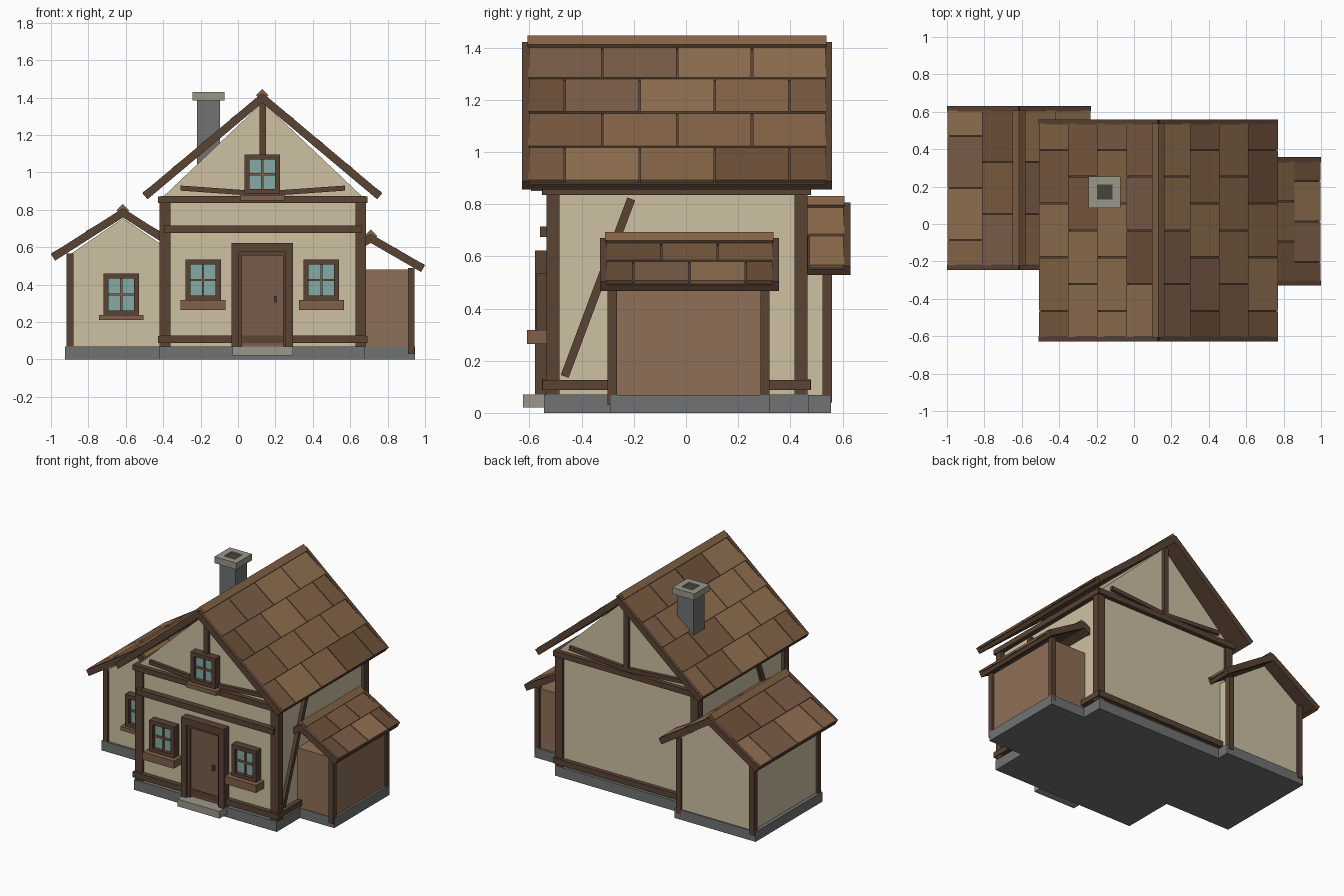
import bpy, bmesh, random
from math import radians, atan2, cos, sin
from mathutils import Matrix, Vector

if "Cube" in bpy.data.objects:
    bpy.data.objects.remove(bpy.data.objects["Cube"])

random.seed(4)

def mat(name, hexcol):
    rgb = [((int(hexcol[i:i + 2], 16) / 255 + 0.055) / 1.055) ** 2.4 for i in (0, 2, 4)]
    m = bpy.data.materials.new(name)
    m.diffuse_color = (*rgb, 1)
    m.use_nodes = True
    m.node_tree.nodes["Principled BSDF"].inputs["Base Color"].default_value = m.diffuse_color
    return m

TIMBER, CREAM = mat("timber", "5A4334"), mat("plaster", "CDC1A3")
STONE, PALE = mat("stone", "707372"), mat("pale_stone", "9A968A")
WOOD, DOOR, SILL = mat("boards", "8F7058"), mat("door_wood", "785C4A"), mat("sill_wood", "80604A")
GLASS, DARK = mat("glass", "86ABA5"), mat("dark", "47443F")
TILES = [mat("tile_%d" % i, c) for i, c in
         enumerate(("866547", "7A5B41", "917050", "6E5039", "7C5E49"))]

def add_box(bm, lo, hi, m=Matrix(), idx=0):
    """Box between two corners, moved by matrix m."""
    lo, hi = Vector(lo), Vector(hi)
    t = m @ Matrix.Translation((lo + hi) / 2) @ Matrix.Diagonal((*(hi - lo), 1))
    vs = bmesh.ops.create_cube(bm, size=1, matrix=t)["verts"]
    for f in {f for v in vs for f in v.link_faces}:
        f.material_index = idx

def finish(bm, name, mats):
    bmesh.ops.recalc_face_normals(bm, faces=bm.faces)
    me = bpy.data.meshes.new(name)
    bm.to_mesh(me)
    bm.free()
    for m in mats:
        me.materials.append(m)
    ob = bpy.data.objects.new(name, me)
    bpy.context.collection.objects.link(ob)
    return ob

def boxes(name, material, *pairs):
    """One object from boxes given as (x0, x1, y0, y1, z0, z1)."""
    bm = bmesh.new()
    for x0, x1, y0, y1, z0, z1 in pairs:
        add_box(bm, (x0, y0, z0), (x1, y1, z1))
    return finish(bm, name, [material])

def beam(name, a, b, wide, thick, axis):
    """Straight timber from a to b; thick is measured along axis ('X' or 'Y')."""
    a, b = Vector(a), Vector(b)
    d = (b - a).normalized()
    n = Vector((1, 0, 0)) if axis == 'X' else Vector((0, 1, 0))
    m = Matrix((d, n, d.cross(n))).transposed().to_4x4()
    m.translation = a
    bm = bmesh.new()
    add_box(bm, (0, -thick / 2, -wide / 2), ((b - a).length, thick / 2, wide / 2), m)
    finish(bm, name, [TIMBER])

def house_walls(name, x0, x1, y0, y1, eave, apex):
    bm = bmesh.new()
    pts = [(x0, .05), (x1, .05), (x1, eave), ((x0 + x1) / 2, apex), (x0, eave)]
    f = bm.faces.new([bm.verts.new((x, y0, z)) for x, z in pts])
    ext = bmesh.ops.extrude_face_region(bm, geom=[f])["geom"]
    bmesh.ops.translate(bm, vec=(0, y1 - y0, 0),
                        verts=[g for g in ext if isinstance(g, bmesh.types.BMVert)])
    finish(bm, name, [CREAM])

def roof(name, rx, rz, ang, length, y0, y1, rows, cols):
    """Gabled roof: deck, barge boards, eave board, staggered tiles, ridge cap."""
    a = radians(ang)
    frame, tiles = bmesh.new(), bmesh.new()
    ty0, ty1 = y0 + .02, y1 - .02
    w, h = (ty1 - ty0) / cols, (length - .005) / rows
    for s in (1, -1):
        m = Matrix(((s * cos(a), 0, s * sin(a), rx), (0, 1, 0, 0),
                    (-sin(a), 0, cos(a), rz), (0, 0, 0, 1)))
        add_box(frame, (0, ty0, -.018), (length - .01, ty1, .002), m)
        add_box(frame, (length - .022, ty0, -.022), (length, ty1, .004), m)
        for y in (y0, y1 - .028):
            add_box(frame, (-.01, y, -.022), (length, y + .028, .02), m)
        for r in range(rows):
            u1 = length - .004 - r * h
            shift = w / 2 if r % 2 == 0 else 0
            for c in range(cols + 1):
                v0 = max(ty0, ty0 + c * w - shift)
                v1 = min(ty1, ty0 + (c + 1) * w - shift)
                if v1 - v0 < .02:
                    continue
                t = m @ Matrix.Translation((u1 - h / 2, 0, .011)) @ Matrix.Rotation(-.04, 4, 'Y')
                add_box(tiles, (-h / 2, v0 + .003, -.007), (h / 2, v1 - .003, .007), t,
                        random.randrange(len(TILES)))
    cap = Matrix.Translation((rx, 0, rz + .012)) @ Matrix.Rotation(radians(45), 4, 'Y')
    add_box(tiles, (-.024, ty0, -.024), (.024, ty1 - .002, .024), cap, 0)
    finish(frame, name + "_frame", [TIMBER])
    finish(tiles, name + "_tiles", TILES)

def window(name, cx, y, z0, z1, hw=.095):
    """Front window: four frame bars, glass and cross bars."""
    b = .027
    boxes(name + "_frame", TIMBER,
          (cx - hw, cx - hw + b, y - .05, y + .02, z0, z1), (cx + hw - b, cx + hw, y - .05, y + .02, z0, z1),
          (cx - hw, cx + hw, y - .05, y + .02, z1 - b, z1), (cx - hw, cx + hw, y - .05, y + .02, z0, z0 + b))
    boxes(name + "_glass", GLASS, (cx - hw + .02, cx + hw - .02, y - .025, y + .01, z0 + .02, z1 - .02))
    zm = (z0 + z1) / 2
    boxes(name + "_bars", SILL, (cx - .006, cx + .006, y - .036, y, z0 + .02, z1 - .02),
          (cx - hw + .02, cx + hw - .02, y - .036, y, zm - .006, zm + .006))

# Stone base
boxes("foundation", STONE, (-.42, .68, -.545, .47, 0, .07),
      (-.925, -.30, -.18, .555, 0, .068), (.6, .945, -.29, .32, 0, .068))
boxes("door_step", PALE, (-.03, .295, -.625, -.53, .02, .07))

# Walls
house_walls("main_walls", -.395, .66, -.52, .45, .875, 1.375)
house_walls("wing_walls", -.9, -.33, -.165, .545, .56, .755)
boxes("shed_walls", WOOD, (.64, .93, -.285, .305, .05, .482))

# Main timber frame
boxes("corner_posts", TIMBER, *[(x0, x1, y0, y1, .07, .85)
      for x0, x1 in ((-.42, -.362), (.627, .685)) for y0, y1 in ((-.535, -.485), (.415, .465))])
for label, z0, z1 in (("bottom", .088, .128), ("top", .835, .873)):
    boxes(label + "_rails", TIMBER, (-.415, .683, -.552, -.51, z0, z1), (-.415, .683, .44, .48, z0, z1),
          (-.427, -.385, -.55, .478, z0, z1 - .002), (.65, .692, -.55, .478, z0, z1 - .002))
boxes("mid_rail", TIMBER, (-.395, .66, -.56, -.51, .675, .715))
for x in (-.4, .665):
    beam("side_brace", (x, -.465, .14), (x, -.21, .82), .032, .035, 'X')
for label, y in (("front", -.525), ("back", .455)):
    boxes(label + "_king_post", TIMBER, (.116, .149, y - .02, y + .02, .86, 1.385))
    for s in (-1, 1):
        beam(label + "_gable_brace", (.1325 + s * .44, y, .916), (.1325, y, .885), .027, .035, 'Y')

# Wing and shed posts
boxes("wing_posts", TIMBER, *[(x, x + .037, y, y + .037, .04, .565)
      for x in (-.916, -.352) for y in (-.18, .523)])
boxes("shed_posts", TIMBER, *[(.909, .944, y, y + .035, .03, .49) for y in (-.3, .285)])

# Roofs
roof("main_roof", .13, 1.40, 40, .82, -.628, .56, 4, 4)
roof("wing_roof", -.615, .785, 32.5, .444, -.245, .63, 2, 3)
roof("shed_roof", .71, .648, 30, .323, -.33, .357, 2, 3)

# Windows with planters and sills
for label, cx in (("left", -.187), ("right", .446)):
    window(label + "_window", cx, -.525, .315, .535)
    boxes(label + "_flower_box", SILL, (cx - .12, cx + .12, -.61, -.52, .265, .318))
window("gable_window", .13, -.525, .885, 1.095)
boxes("gable_sill", SILL, (.014, .248, -.595, -.52, .85, .88))
window("wing_window", -.624, -.165, .235, .46)
boxes("wing_sill", SILL, (-.742, -.506, -.235, -.16, .21, .238))

# Door
boxes("door_frame", TIMBER, (-.035, .005, -.578, -.51, .07, .622), (.255, .295, -.578, -.51, .07, .622),
      (-.035, .295, -.578, -.51, .575, .622))
boxes("door_inner_frame", TIMBER, (.0, .022, -.562, -.51, .07, .58), (.24, .26, -.562, -.51, .07, .58),
      (.0, .26, -.562, -.51, .555, .58))
boxes("door", DOOR, (.015, .245, -.548, -.51, .075, .56))
boxes("door_handle", DARK, (.192, .208, -.568, -.54, .305, .34))

# Chimney: shaft, cap ring and dark flue
boxes("chimney_shaft", STONE, (-.22, -.095, .108, .233, .85, 1.4))
boxes("chimney_cap", PALE, (-.242, -.198, .086, .255, 1.385, 1.43), (-.115, -.072, .086, .255, 1.385, 1.43),
      (-.2, -.113, .086, .13, 1.385, 1.43), (-.2, -.113, .212, .255, 1.385, 1.43))
boxes("chimney_flue", DARK, (-.2, -.113, .128, .214, 1.39, 1.422))
